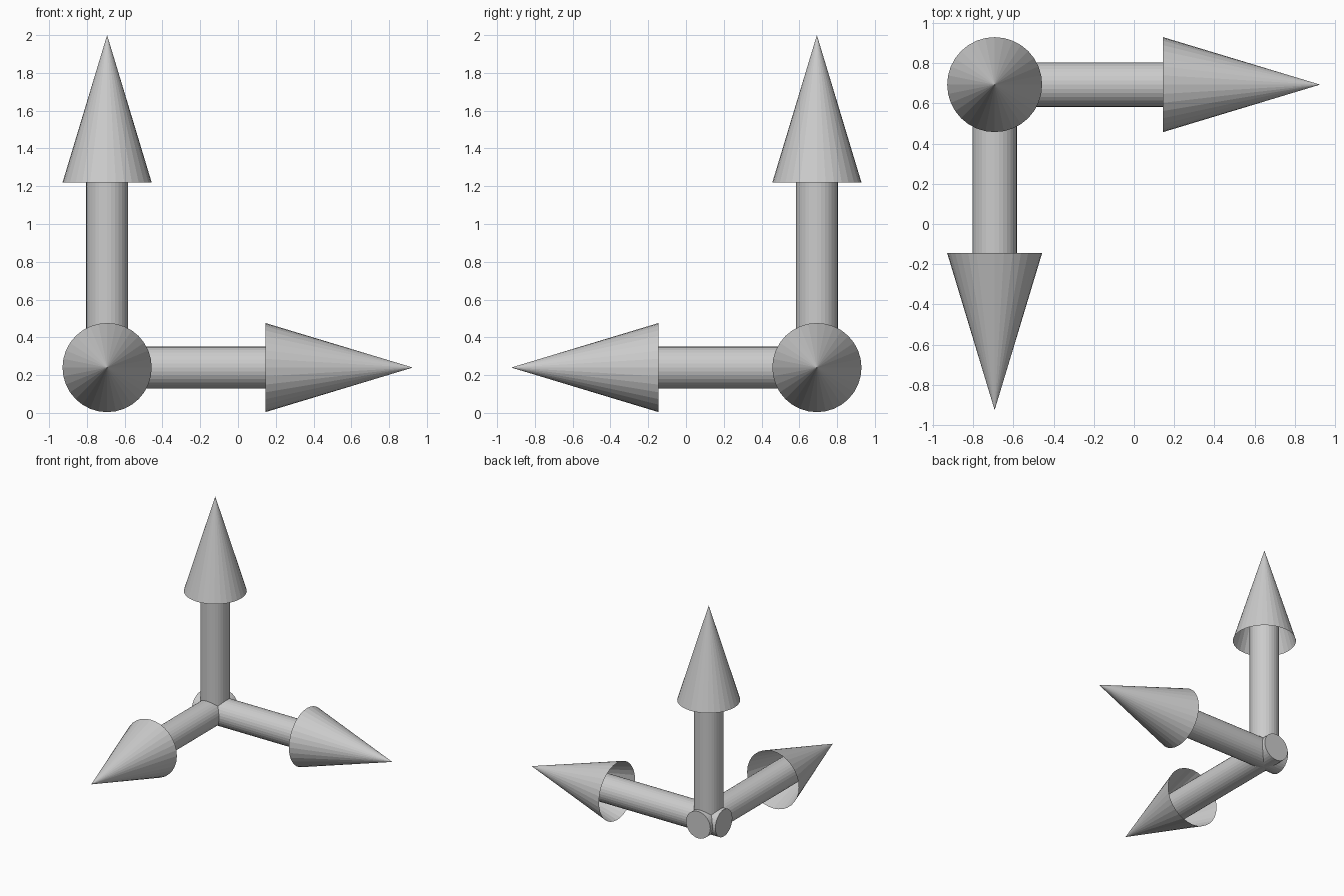
import bpy
from mathutils import Vector

if "Cube" in bpy.data.objects:
    bpy.data.objects.remove(bpy.data.objects["Cube"])

CENTRE = Vector((-0.693, 0.693, 0.24))   # where the three shafts meet
SHAFT_R, HEAD_R, HEAD_LEN, SIDES = 0.111, 0.236, 0.78, 32


def along(obj, name, direction):
    obj.name = name
    obj.rotation_mode = 'QUATERNION'
    obj.rotation_quaternion = direction.to_track_quat('Z', 'Y')


def arrow(name, direction, start, head):
    """Closed shaft running into an open-bottomed cone head."""
    d = Vector(direction)
    end = head + 0.25                      # shaft continues inside the hollow head
    bpy.ops.mesh.primitive_cylinder_add(
        vertices=SIDES, radius=SHAFT_R, depth=end - start,
        location=CENTRE + d * (start + end) / 2)
    along(bpy.context.object, name + "_shaft", d)
    bpy.ops.mesh.primitive_cone_add(
        vertices=SIDES, radius1=HEAD_R, radius2=0, depth=HEAD_LEN,
        end_fill_type='NOTHING', location=CENTRE + d * (head + HEAD_LEN / 2))
    along(bpy.context.object, name + "_head", d)


# Two horizontal arrows overshoot the joint; the upright one starts at it
arrow("right_arrow", (1, 0, 0), -0.138, 0.838)
arrow("front_arrow", (0, -1, 0), -0.138, 0.838)
arrow("up_arrow", (0, 0, 1), 0.0, 0.98)
